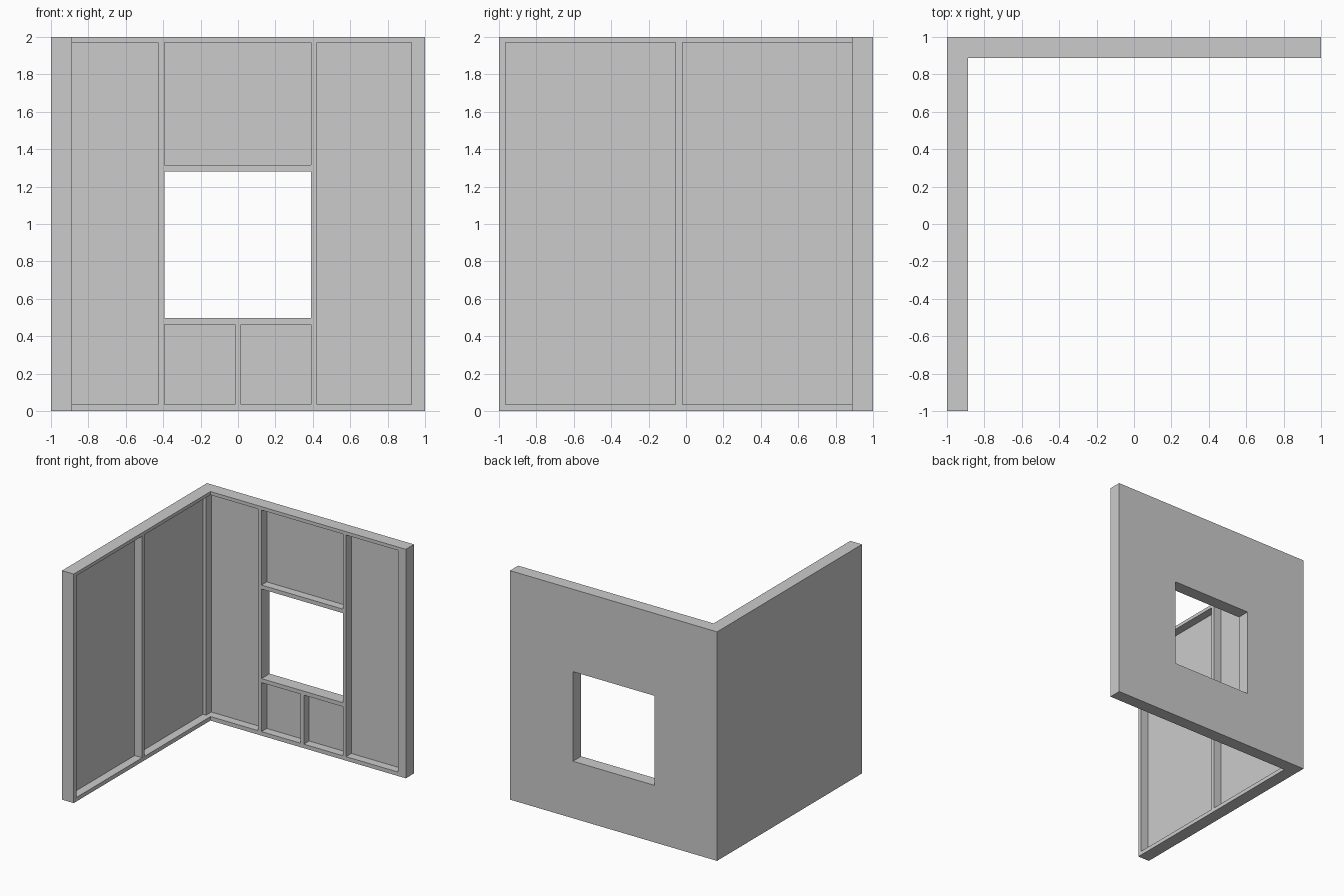
import bpy, bmesh

if "Cube" in bpy.data.objects:
    bpy.data.objects.remove(bpy.data.objects["Cube"])


def prism(bm, outline, z0, z1):
    """Extrude a plan outline (x, y points) from z0 to z1."""
    face = bm.faces.new([bm.verts.new((x, y, z0)) for x, y in outline])
    new = bmesh.ops.extrude_face_region(bm, geom=[face])["geom"]
    verts = [g for g in new if isinstance(g, bmesh.types.BMVert)]
    bmesh.ops.translate(bm, vec=(0, 0, z1 - z0), verts=verts)


def box(bm, x0, x1, y0, y1, z0, z1):
    prism(bm, [(x0, y0), (x1, y0), (x1, y1), (x0, y1)], z0, z1)


def make_object(name, bm):
    bmesh.ops.recalc_face_normals(bm, faces=bm.faces[:])
    mesh = bpy.data.meshes.new(name)
    bm.to_mesh(mesh)
    bm.free()
    obj = bpy.data.objects.new(name, mesh)
    bpy.context.collection.objects.link(obj)
    return obj


INNER = 0.887            # inside face of the framing
SHEET = 0.96             # inside face of the outer sheeting
LOW, HIGH = 0.035, 1.97  # bottom and top plates
OPEN = 0.75              # cutters start in the open room

# L-shaped corner wall
bm = bmesh.new()
prism(bm, [(-1, -1), (-INNER, -1), (-INNER, INNER),
           (1, INNER), (1, 1), (-1, 1)], 0, 2)
walls = make_object("corner_walls", bm)

# Bays between studs, plus the window opening
bm = bmesh.new()
# front bay of the side wall
box(bm, -SHEET, -OPEN, -0.965, -0.055, LOW, HIGH)
# corner bay, wrapping around the corner stud
prism(bm, [(-SHEET, -0.02), (-0.427, -0.02), (-0.427, SHEET),
           (-0.93, SHEET), (-0.93, INNER), (-SHEET, INNER)], LOW, HIGH)
# back wall bays: x0, x1, z0, z1
for x0, x1, z0, z1 in [(0.423, 0.927, LOW, HIGH),
                       (-0.394, 0.391, 1.315, HIGH),
                       (-0.394, -0.017, LOW, 0.463),
                       (0.015, 0.391, LOW, 0.463)]:
    box(bm, x0, x1, OPEN, SHEET, z0, z1)
# window
box(bm, -0.394, 0.391, OPEN, 1.2, 0.498, 1.28)
cutter = make_object("bay_cutter", bm)
cutter.hide_render = True
cutter.display_type = 'WIRE'

cut = walls.modifiers.new("bays", 'BOOLEAN')
cut.operation = 'DIFFERENCE'
cut.solver = 'EXACT'
cut.object = cutter
